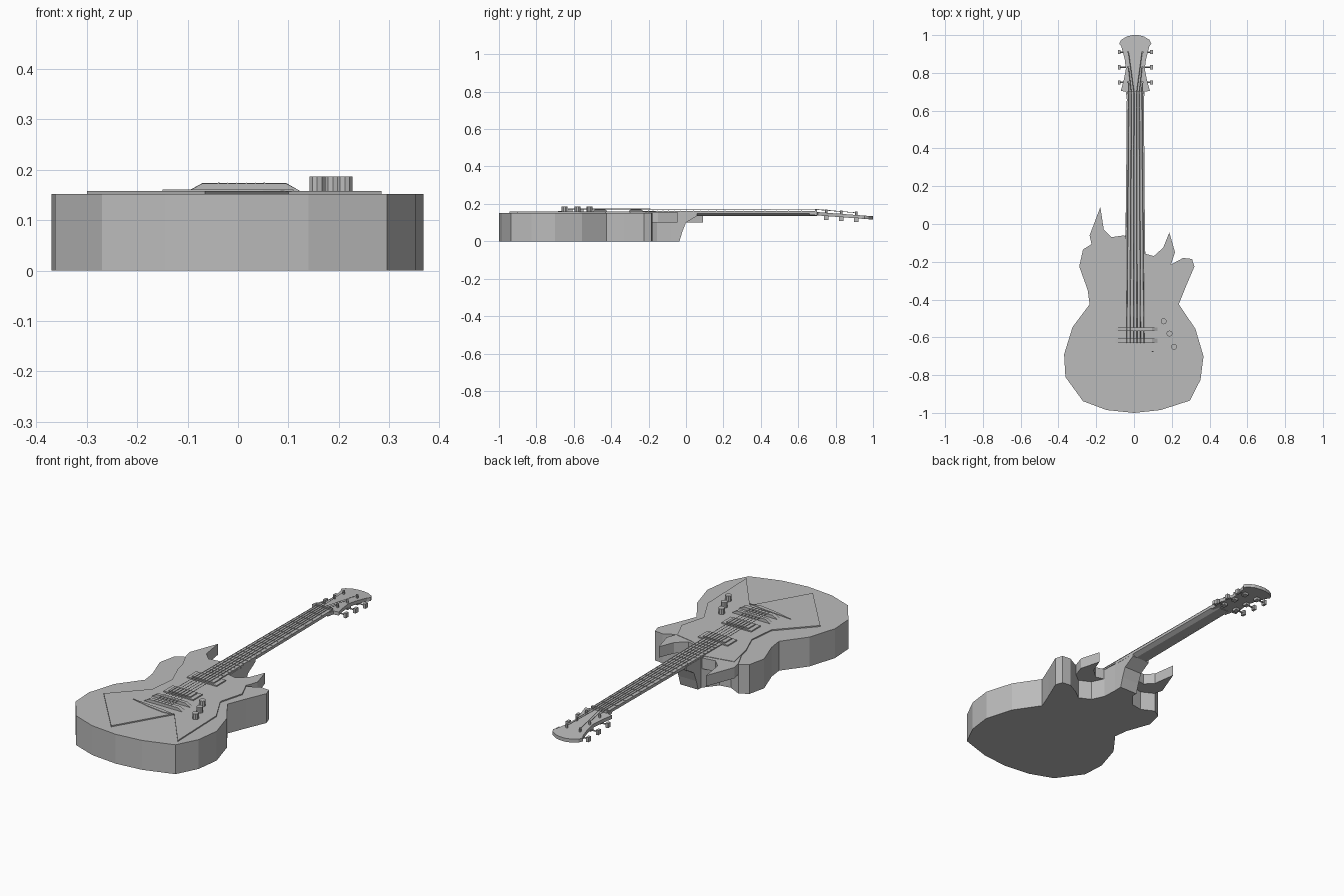
import bpy, bmesh, math
from mathutils import Vector, Matrix

if "Cube" in bpy.data.objects:
    bpy.data.objects.remove(bpy.data.objects["Cube"])

grey = bpy.data.materials.new("plain_grey")
grey.use_nodes = True
grey.diffuse_color = (0.5, 0.5, 0.5, 1)
grey.node_tree.nodes["Principled BSDF"].inputs["Base Color"].default_value = (0.5, 0.5, 0.5, 1)

CX = 0.007          # centre line of neck and hardware


def finish(name, bm):
    bmesh.ops.recalc_face_normals(bm, faces=bm.faces)
    mesh = bpy.data.meshes.new(name)
    bm.to_mesh(mesh)
    bm.free()
    mesh.materials.append(grey)
    ob = bpy.data.objects.new(name, mesh)
    bpy.context.collection.objects.link(ob)
    return ob


def prism(name, points, offset):
    """Extrude a closed polygon of 3D points along an offset."""
    bm = bmesh.new()
    face = bm.faces.new([bm.verts.new(p) for p in points])
    ext = bmesh.ops.extrude_face_region(bm, geom=[face])
    bmesh.ops.translate(bm, vec=offset, verts=[v for v in ext["geom"] if isinstance(v, bmesh.types.BMVert)])
    return finish(name, bm)


def slab(name, outline, low, high):
    return prism(name, [(x, y, low) for x, y in outline], (0, 0, high - low))


def box(name, x, y, z, sx, sy, sz):
    bm = bmesh.new()
    bmesh.ops.create_cube(bm, size=1, matrix=Matrix.Translation((x, y, z)) @ Matrix.Diagonal((sx, sy, sz, 1)))
    return finish(name, bm)


def rod(name, start, end, radius, sides=6):
    a, b = Vector(start), Vector(end)
    turn = (b - a).to_track_quat('Z', 'Y').to_matrix().to_4x4()
    bm = bmesh.new()
    bmesh.ops.create_cone(bm, cap_ends=True, segments=sides, radius1=radius, radius2=radius,
                          depth=(b - a).length, matrix=Matrix.Translation((a + b) / 2) @ turn)
    return finish(name, bm)


# Body: full-depth slab with an asymmetric outline
TOP = 0.152
slab("body", [(0, -1), (.14, -.985), (.296, -.935), (.352, -.825), (.368, -.7), (.325, -.555),
              (.237, -.425), (.275, -.33), (.32, -.225), (.307, -.185), (.26, -.18), (.195, -.215),
              (.15, -.25), (.09, -.22), (.06, -.155), (.055, -.06), (-.045, -.06), (-.1, -.13),
              (-.16, -.14), (-.225, -.107), (-.27, -.135), (-.29, -.225), (-.245, -.35),
              (-.235, -.425), (-.325, -.545), (-.37, -.69), (-.363, -.81), (-.27, -.938),
              (-.145, -.985)], 0, TOP)

# Thin pointed horns beside the neck
slab("right_hand_horn", [(.05, -.3), (.05, -.155), (.105, -.17), (.155, -.125), (.187, -.045),
                         (.217, -.15), (.195, -.215), (.15, -.3)], .1, .156)
slab("left_hand_horn", [(-.045, -.2), (-.05, -.06), (-.12, -.07), (-.16, -.03), (-.178, .09),
                        (-.235, -.06), (-.225, -.107), (-.18, -.2)], .1, .156)

# Pickguard with two swept tails
slab("pickguard", [(-.3, -.67), (-.065, -.945), (.1, -.665), (.285, -.9), (.275, -.57), (.2, -.43),
                   (.235, -.3), (.19, -.2), (.09, -.18), (.05, -.16), (-.045, -.08), (-.1, -.09),
                   (-.2, -.11), (-.17, -.25), (-.125, -.36), (-.14, -.5)], TOP, .158)

# Heel block sloping up into the neck
prism("neck_heel", [(-.045, y, z) for y, z in
                    [(-.08, 0), (-.035, 0), (-.02, .05), (0, .1), (.06, .136), (.06, .155), (-.08, .155)]],
      (.102, 0, 0))

# Neck: chamfered section lofted from body to nut
bm = bmesh.new()
rings = []
for y, w in ((-.06, .051), (.7, .045)):
    section = [(-w, .158), (-w, .148), (-w * .55, .136), (w * .55, .136), (w, .148), (w, .158)]
    rings.append([bm.verts.new((CX + x, y, z)) for x, z in section])
for i in range(6):
    j = (i + 1) % 6
    bm.faces.new((rings[0][i], rings[0][j], rings[1][j], rings[1][i]))
for ring in rings:
    bm.faces.new(ring)
finish("neck", bm)

slab("fretboard", [(CX - .052, -.235), (CX + .052, -.235), (CX + .045, .7), (CX - .045, .7)], .155, .163)
for i in range(1, 21):
    y = .69 - 1.3 * (1 - 2 ** (-i / 12))
    box("fret", CX, y, .1635, .092, .004, .002)
box("nut", CX, .695, .163, .09, .012, .014)

# Headstock: mirrored half profile, tilted backwards
half = [(.045, .66), (.05, .7), (.077, .705), (.062, .76), (.05, .82), (.056, .87), (.066, .91),
        (.074, .94), (.085, .955), (.075, .975), (.045, .993), (.015, 1)]
outline = half + [(-x, y) for x, y in reversed(half)]


def head_z(y):
    return .158 - (y - .68) * .075


prism("headstock", [(CX + x, y, head_z(y)) for x, y in outline], (0, 0, -.018))

# Tuners: post, housing, shaft and button on both sides
for side in (-1, 1):
    for y in (.75, .83, .91):
        z = head_z(y)
        x = CX + side * .038
        rod("tuner_post", (x, y, z - .03), (x, y, z + .018), .006)
        box("tuner_housing", x, y, z - .024, .022, .026, .014)
        rod("tuner_shaft", (x, y, z - .026), (CX + side * .08, y, z - .026), .004)
        box("tuner_button", CX + side * .086, y, z - .026, .014, .022, .024)

# Pickups
for y in (-.268, -.46):
    box("pickup_ring", CX, y, .16, .17, .075, .008)
    box("pickup_cover", CX, y, .164, .125, .058, .012)

# Bridge and tailpiece with sloping ends
for name, y, depth, top in (("bridge", -.558, .018, .174), ("tailpiece", -.618, .022, .173)):
    prism(name, [(CX + x, y - depth / 2, z) for x, z in
                 [(-.108, .157), (.118, .157), (.088, top), (-.077, top)]], (0, depth, 0))
slab("tail_trim", [(-.15, -.645), (.02, -.66), (.11, -.675), (.05, -.685), (-.05, -.67)], .157, .161)

# Strings
for i in range(6):
    t = (i - 2.5) / 5
    side = -1 if i < 3 else 1
    peg_y = (.75, .83, .91)[i if i < 3 else 5 - i]
    nut = (CX + t * .07, .695, .171)
    rod("string", (CX + t * .092, -.63, .173), nut, .0017, 4)
    rod("string_end", nut, (CX + side * .036, peg_y, head_z(peg_y) + .012), .0015, 4)

# Control knobs
for x, y in ((.157, -.515), (.188, -.58), (.212, -.65)):
    rod("control_knob", (x, y, .156), (x, y, .187), .016, 10)
